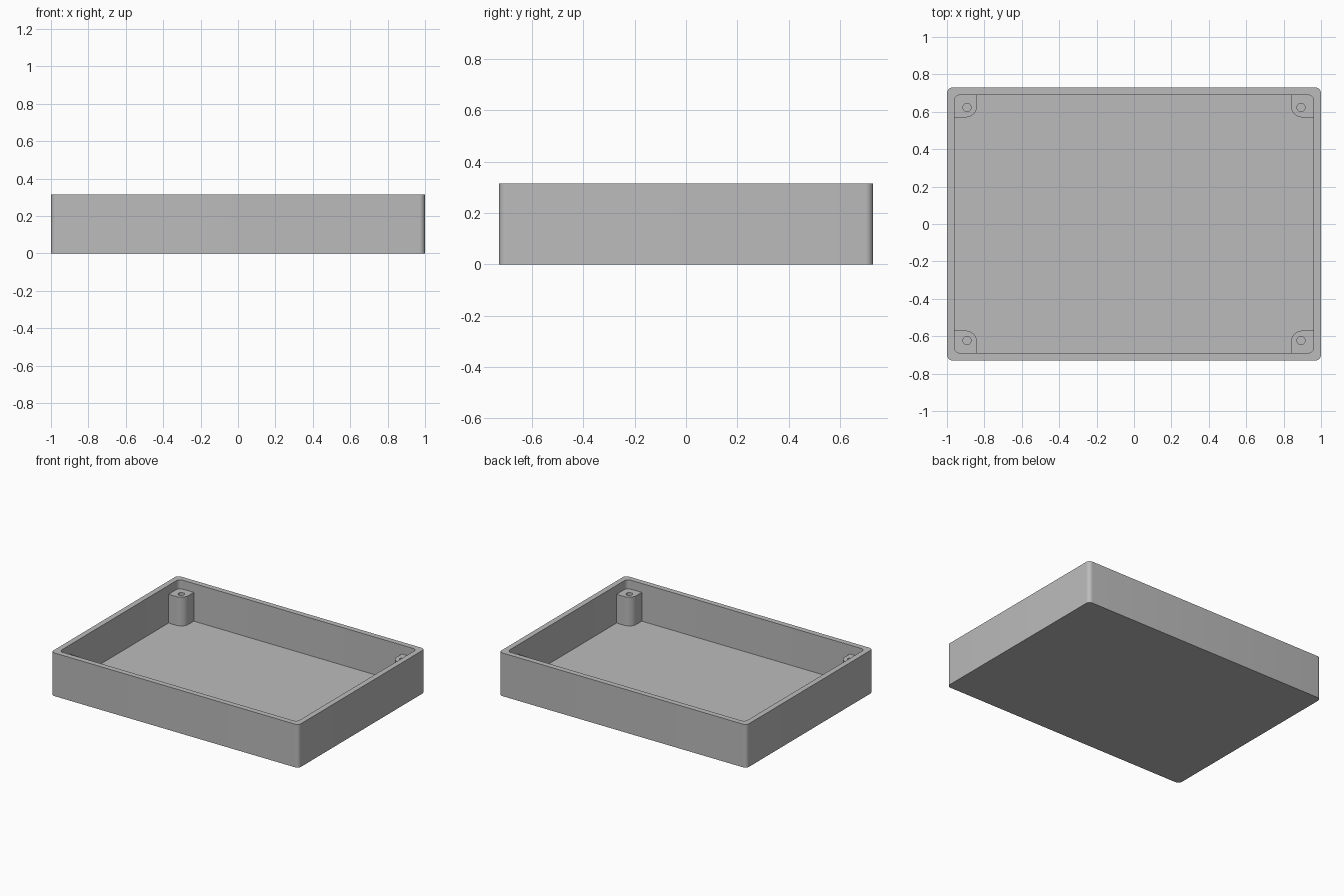
import bpy
import bmesh
import math

# Remove the default cube
cube = bpy.data.objects.get("Cube")
if cube:
    bpy.data.objects.remove(cube, do_unlink=True)

HALF_X, HALF_Y, HEIGHT = 1.0, 0.73, 0.315
WALL, FLOOR, POST_TOP = 0.04, 0.04, 0.25
ROUND = 0.03
ARC_STEPS = 8

grey = bpy.data.materials.new("plain grey")
grey.use_nodes = True
colour = (0.5, 0.5, 0.5, 1)
grey.diffuse_color = colour
grey.node_tree.nodes["Principled BSDF"].inputs["Base Color"].default_value = colour


def ring(x0, x1, y0, y1, z, radii):
    """Rounded rectangle, one radius per corner, counter-clockwise from (x1, y1)."""
    corners = ((x1, y1, 1, 1), (x0, y1, -1, 1), (x0, y0, -1, -1), (x1, y0, 1, -1))
    points = []
    for i, ((x, y, sx, sy), r) in enumerate(zip(corners, radii)):
        for step in range(ARC_STEPS + 1):
            a = math.pi / 2 * (i + step / ARC_STEPS)
            points.append((x + r * (math.cos(a) - sx), y + r * (math.sin(a) - sy), z))
    return points


def loft(name, rings):
    """Skin the rings in order and cap both ends."""
    bm = bmesh.new()
    loops = [[bm.verts.new(p) for p in r] for r in rings]
    for low, high in zip(loops, loops[1:]):
        for i in range(len(low)):
            j = (i + 1) % len(low)
            bm.faces.new((low[i], low[j], high[j], high[i]))
    bm.faces.new(loops[0][::-1])
    bm.faces.new(loops[-1])
    bmesh.ops.remove_doubles(bm, verts=bm.verts, dist=0.00001)
    bmesh.ops.recalc_face_normals(bm, faces=bm.faces)
    mesh = bpy.data.meshes.new(name)
    bm.to_mesh(mesh)
    bm.free()
    mesh.materials.append(grey)
    obj = bpy.data.objects.new(name, mesh)
    bpy.context.collection.objects.link(obj)
    bpy.ops.object.select_all(action="DESELECT")
    obj.select_set(True)
    bpy.context.view_layer.objects.active = obj
    bpy.ops.object.shade_smooth_by_angle(angle=math.radians(30))
    return obj


# Open tray: up the outside, over the rim, down to the floor
def tray_ring(inset, z):
    x, y = HALF_X - inset, HALF_Y - inset
    return ring(-x, x, -y, y, z, [ROUND] * 4)


loft("tray", [tray_ring(0, 0), tray_ring(0, HEIGHT),
              tray_ring(WALL, HEIGHT), tray_ring(WALL, FLOOR)])


# Corner screw posts: rounded towards the middle, sunk slightly into the walls
def post_ring(z):
    sink = 0.01
    return ring(0.84, HALF_X - WALL + sink, 0.57, HALF_Y - WALL + sink, z,
                [ROUND, 0, 0.06, 0])


def hole_ring(z):
    x, y, r = 0.893, 0.623, 0.022
    return ring(x - r, x + r, y - r, y + r, z, [r] * 4)


posts = loft("screw_posts", [post_ring(FLOOR - 0.01), post_ring(POST_TOP),
                             hole_ring(POST_TOP), hole_ring(FLOOR)])
mirror = posts.modifiers.new("four corners", "MIRROR")
mirror.use_axis = (True, True, False)
mirror.use_clip = False
mirror.use_mirror_merge = False
